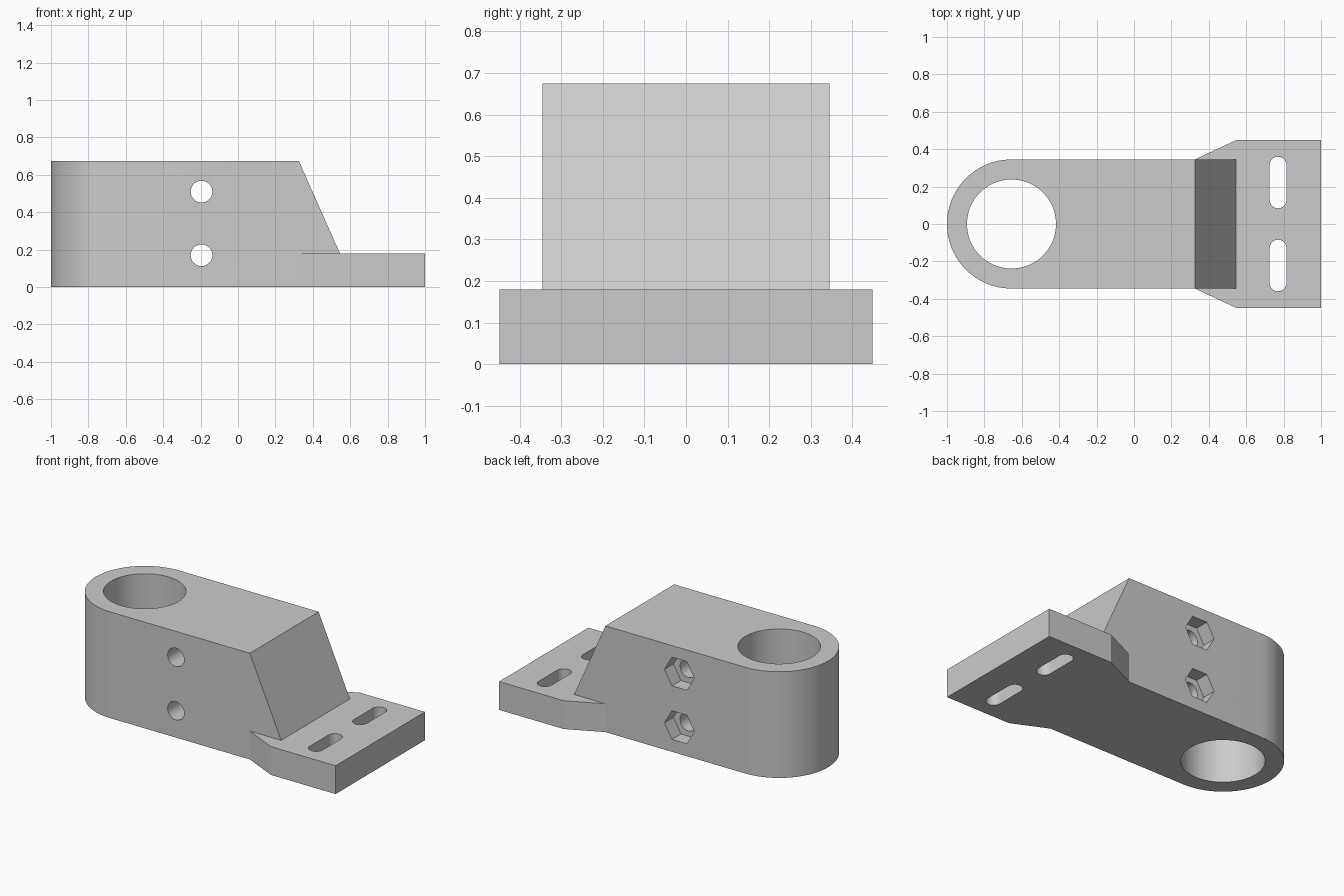
import bpy
import bmesh
from math import cos, sin, pi, radians
from mathutils import Matrix

if "Cube" in bpy.data.objects:
    bpy.data.objects.remove(bpy.data.objects["Cube"])

HEIGHT, FLANGE_TOP, HALF_WIDTH = 0.675, 0.18, 0.345
BORE_X, BORE_R = -0.655, 0.238
BOLT_X, BOLT_Z = -0.195, (0.17, 0.51)
SPLIT_X = 0.045

grey = bpy.data.materials.new("light grey")
grey.use_nodes = True
colour = (0.6, 0.6, 0.6, 1)
grey.diffuse_color = colour
grey.node_tree.nodes["Principled BSDF"].inputs["Base Color"].default_value = colour


def arc(cx, cy, r, start, end, n):
    """Points on an arc, angles in degrees."""
    angles = [radians(start + (end - start) * i / n) for i in range(n + 1)]
    return [(cx + r * cos(a), cy + r * sin(a)) for a in angles]


def prism(name, outline, low, high, along_y=False):
    """Extrude an outline in z, or an (x, z) outline along y."""
    bm = bmesh.new()
    face = bm.faces.new([bm.verts.new((x, y, low)) for x, y in outline])
    new = bmesh.ops.extrude_face_region(bm, geom=[face])["geom"]
    top = [v for v in new if isinstance(v, bmesh.types.BMVert)]
    bmesh.ops.translate(bm, verts=top, vec=(0, 0, high - low))
    if along_y:
        swap = Matrix(((1, 0, 0, 0), (0, 0, 1, 0), (0, 1, 0, 0), (0, 0, 0, 1)))
        bmesh.ops.transform(bm, matrix=swap, verts=bm.verts)
    bmesh.ops.recalc_face_normals(bm, faces=bm.faces)
    mesh = bpy.data.meshes.new(name)
    bm.to_mesh(mesh)
    bm.free()
    mesh.materials.append(grey)
    obj = bpy.data.objects.new(name, mesh)
    bpy.context.collection.objects.link(obj)
    return obj


def combine(obj, tool, operation, keep_tool=False):
    """Apply a boolean and discard the tool."""
    mod = obj.modifiers.new("boolean", "BOOLEAN")
    mod.operation, mod.object, mod.solver = operation, tool, "EXACT"
    graph = bpy.context.evaluated_depsgraph_get()
    mesh = bpy.data.meshes.new_from_object(obj.evaluated_get(graph))
    obj.modifiers.clear()
    obj.data = mesh
    if not keep_tool:
        bpy.data.objects.remove(tool)


# Main block with a rounded end and a sloped front
outline = arc(BORE_X, 0, HALF_WIDTH, 90, 270, 48)
outline += [(0.545, -HALF_WIDTH), (0.545, HALF_WIDTH)]
body = prism("mount_body", outline, 0, HEIGHT)
slope = [(0.2694, 0.8), (0.545, FLANGE_TOP), (0.7, FLANGE_TOP), (0.7, 0.8)]
combine(body, prism("slope_cutter", slope, -0.5, 0.5, True), "DIFFERENCE")

# Flared mounting flange
side = [(0.3, 0.3), (0.325, HALF_WIDTH), (0.545, 0.448), (1, 0.448)]
flange = side + [(x, -y) for x, y in reversed(side)]
combine(body, prism("flange", flange, 0, FLANGE_TOP), "UNION")

# Slots through the flange
for s in (-1, 1):
    slot = arc(0.77, s * 0.222 + 0.093, 0.045, 0, 180, 12)
    slot += arc(0.77, s * 0.222 - 0.093, 0.045, 180, 360, 12)
    combine(body, prism("slot_cutter", slot, -0.1, 0.3), "DIFFERENCE")

# Vertical bore
bore = arc(BORE_X, 0, BORE_R, 0, 360, 72)[:-1]
combine(body, prism("bore_cutter", bore, -0.1, 0.8), "DIFFERENCE")

# Bolt holes with hexagonal nut pockets at the back
for z in BOLT_Z:
    hole = arc(BOLT_X, z, 0.058, 0, 360, 32)[:-1]
    combine(body, prism("bolt_cutter", hole, -0.5, 0.5, True), "DIFFERENCE")
    pocket = arc(BOLT_X, z, 0.105, 0, 360, 6)[:-1]
    combine(body, prism("nut_cutter", pocket, HALF_WIDTH - 0.09, 0.5, True), "DIFFERENCE")

# Split off the removable clamp half
corner = [(-1.2, 0), (SPLIT_X, 0), (SPLIT_X, 0.6), (-1.2, 0.6)]
splitter = prism("splitter", corner, -0.1, 0.8)
clamp = body.copy()
clamp.data = body.data.copy()
clamp.name = "clamp_half"
bpy.context.collection.objects.link(clamp)
combine(clamp, splitter, "INTERSECT", True)
combine(body, splitter, "DIFFERENCE")

# Smooth the round surfaces, keep edges sharp
for obj in (body, clamp):
    bpy.ops.object.select_all(action="DESELECT")
    obj.select_set(True)
    bpy.context.view_layer.objects.active = obj
    bpy.ops.object.shade_smooth_by_angle(angle=radians(25))
